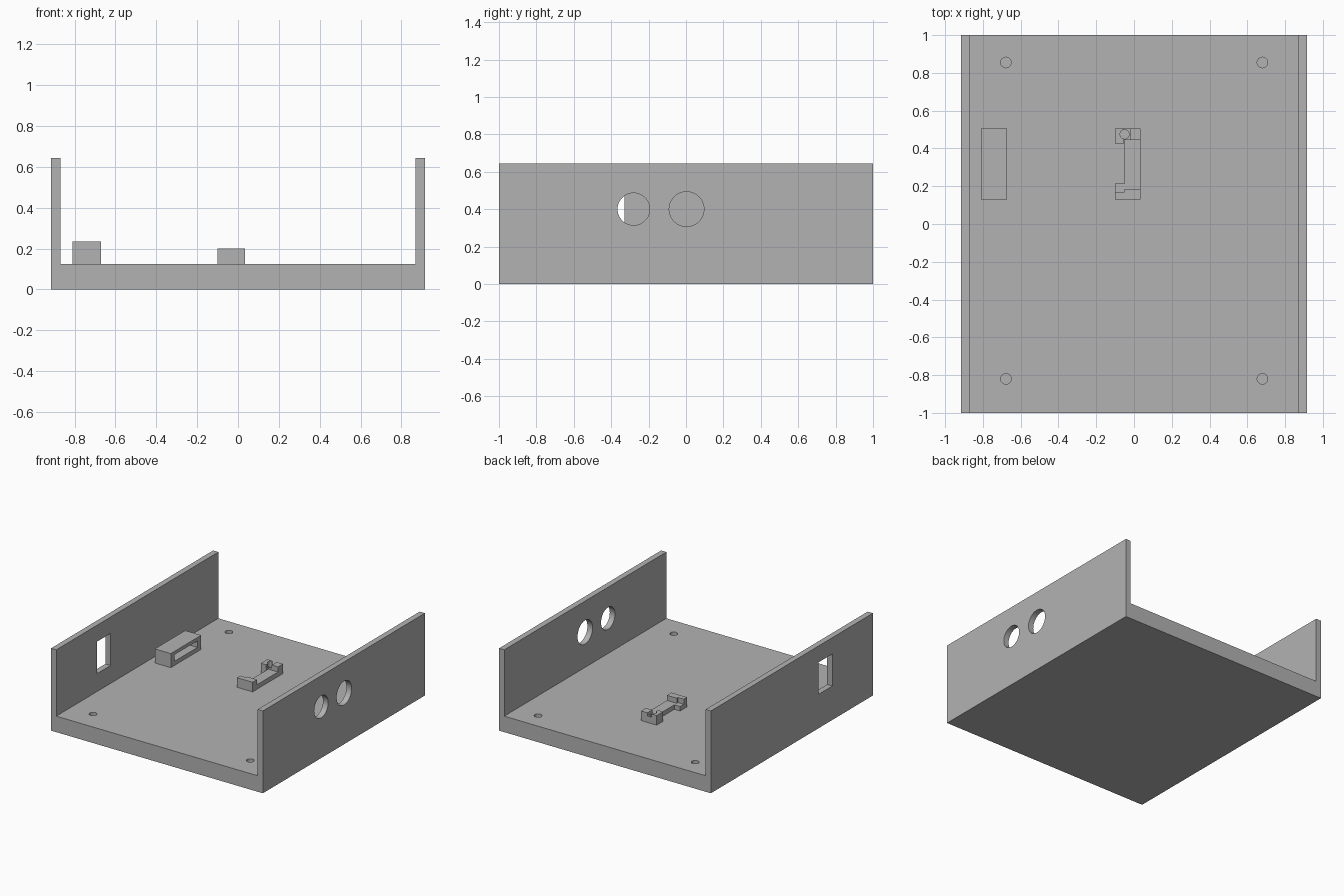
import bpy
import bmesh
from math import pi

cube = bpy.data.objects.get("Cube")
if cube:
    bpy.data.objects.remove(cube, do_unlink=True)

W, H, T, FLOOR = 0.915, 0.643, 0.045, 0.125

grey = bpy.data.materials.new("plain grey")
grey.use_nodes = True
colour = (0.45, 0.45, 0.45, 1)
grey.diffuse_color = colour
grey.node_tree.nodes["Principled BSDF"].inputs["Base Color"].default_value = colour


def prism(name, outline, to_point, shift):
    """Extrude a 2D outline along the shift vector."""
    bm = bmesh.new()
    face = bm.faces.new([bm.verts.new(to_point(a, b)) for a, b in outline])
    new = bmesh.ops.extrude_face_region(bm, geom=[face])["geom"]
    verts = [g for g in new if isinstance(g, bmesh.types.BMVert)]
    bmesh.ops.translate(bm, verts=verts, vec=shift)
    bmesh.ops.recalc_face_normals(bm, faces=bm.faces[:])
    mesh = bpy.data.meshes.new(name)
    bm.to_mesh(mesh)
    bm.free()
    mesh.materials.append(grey)
    obj = bpy.data.objects.new(name, mesh)
    bpy.context.collection.objects.link(obj)
    return obj


def box(name, x0, x1, y0, y1, z0, z1):
    outline = [(x0, y0), (x1, y0), (x1, y1), (x0, y1)]
    return prism(name, outline, lambda a, b: (a, b, z0), (0, 0, z1 - z0))


def cylinder(name, radius, depth, location, rotation=(0, 0, 0)):
    bpy.ops.mesh.primitive_cylinder_add(vertices=48, radius=radius, depth=depth,
                                        location=location, rotation=rotation)
    obj = bpy.context.object
    obj.name = name
    obj.data.materials.append(grey)
    return obj


def cut(target, cutters):
    """Subtract the cutters, apply the result and remove the cutters."""
    for c in cutters:
        mod = target.modifiers.new("cut", "BOOLEAN")
        mod.operation, mod.solver, mod.object = "DIFFERENCE", "EXACT", c
        c.hide_render = True
    bpy.ops.object.select_all(action="DESELECT")
    target.select_set(True)
    bpy.context.view_layer.objects.active = target
    bpy.ops.object.convert(target="MESH")
    for c in cutters:
        bpy.data.objects.remove(c, do_unlink=True)
    bpy.ops.object.shade_smooth_by_angle()


# Tray: floor and two side walls
half = [(W, 0), (W, H), (W - T, H), (W - T, FLOOR)]
section = half + [(-x, z) for x, z in reversed(half)]
tray = prism("tray", section, lambda a, b: (a, -1, b), (0, 2, 0))

# Round openings, rectangular opening and blind screw holes
cutters = [cylinder("round_cutter", r, 0.2, (W, y, 0.4), (0, pi / 2, 0))
           for y, r in ((-0.28, 0.086), (0.003, 0.093))]
cutters.append(box("slot_cutter", -W - 0.1, -W + 0.1, -0.5, -0.33, 0.265, 0.515))
cutters += [cylinder("screw_cutter", 0.028, 0.18, (x, y, FLOOR))
            for x in (-0.678, 0.68) for y in (-0.82, 0.855)]
cut(tray, cutters)

# Socket block with a slot in its inner side
block = box("socket_block", -0.81, -0.672, 0.13, 0.505, FLOOR, 0.235)
cut(block, [box("socket_cutter", -0.78, -0.6, 0.175, 0.46, 0.157, 0.208)])

# C-shaped bracket with a lowered middle and ledges at its ends
outline = [(-0.1, 0.13), (0.035, 0.13), (0.035, 0.505), (-0.1, 0.505),
           (-0.1, 0.425), (-0.05, 0.425), (-0.05, 0.215), (-0.1, 0.215)]
bracket = prism("bracket", outline, lambda a, b: (a, b, FLOOR), (0, 0, 0.075))
cut(bracket, [
    box("middle_cutter", -0.05, 0.1, 0.185, 0.445, 0.16, 0.3),
    box("front_ledge_cutter", -0.2, -0.05, 0.17, 0.3, 0.16, 0.3),
    box("rear_ledge_cutter", -0.055, -0.02, 0.4, 0.6, 0.175, 0.3),
    cylinder("pin_cutter", 0.024, 0.2, (-0.05, 0.475, 0.24)),
])
